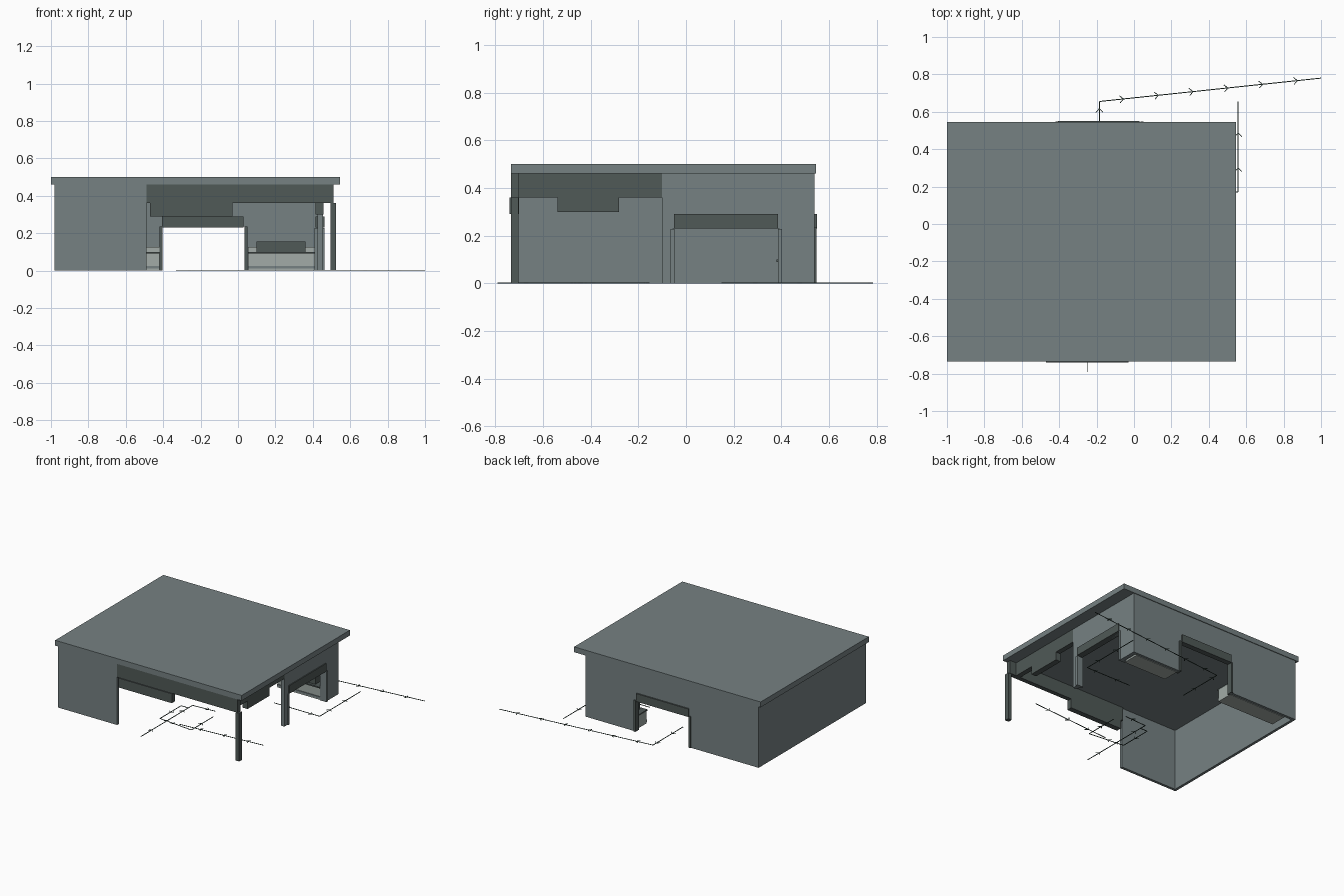
import bpy, bmesh, math
from mathutils import Vector

if "Cube" in bpy.data.objects:
    bpy.data.objects.remove(bpy.data.objects["Cube"])


def material(name, rgb):
    m = bpy.data.materials.new(name)
    m.diffuse_color = (*rgb, 1)
    m.use_nodes = True
    m.node_tree.nodes["Principled BSDF"].inputs["Base Color"].default_value = m.diffuse_color
    return m


GREY = material("slate_grey", (0.18, 0.22, 0.225))
DARK = material("dark_trim", (0.08, 0.10, 0.095))
PALE = material("pale_grey", (0.36, 0.41, 0.385))
LINE = material("dark_green_line", (0.04, 0.075, 0.06))


def finish(name, bm, mat):
    bmesh.ops.recalc_face_normals(bm, faces=bm.faces)
    mesh = bpy.data.meshes.new(name)
    bm.to_mesh(mesh)
    bm.free()
    mesh.materials.append(mat)
    obj = bpy.data.objects.new(name, mesh)
    bpy.context.collection.objects.link(obj)
    return obj


def box(name, x, y, z, mat):
    bm = bmesh.new()
    bmesh.ops.create_cube(bm, size=1)
    for v in bm.verts:
        v.co = [(r[0] + r[1]) / 2 + c * (r[1] - r[0]) for r, c in zip((x, y, z), v.co)]
    return finish(name, bm, mat)


def door_wall(name, a, b, d0, d1, head, t0, t1, axis):
    """Wall from a to b with a door notch, t0..t1 thick, running along an axis."""
    prof = [(a, 0), (d0, 0), (d0, head), (d1, head), (d1, 0), (b, 0), (b, 0.46), (a, 0.46)]
    bm = bmesh.new()
    place = (lambda s, z: (s, t0, z)) if axis == "x" else (lambda s, z: (t0, s, z))
    face = bm.faces.new([bm.verts.new(place(s, z)) for s, z in prof])
    out = bmesh.ops.extrude_face_region(bm, geom=[face])
    shift = Vector((0, t1 - t0, 0)) if axis == "x" else Vector((t1 - t0, 0, 0))
    bmesh.ops.translate(bm, vec=shift, verts=[g for g in out["geom"] if isinstance(g, bmesh.types.BMVert)])
    return finish(name, bm, mat=GREY)


# Roof slab and solid walls
box("roof", (-1, 0.545), (-0.735, 0.545), (0.46, 0.5), GREY)
box("left_wall", (-0.98, -0.96), (-0.72, 0.54), (0, 0.46), GREY)
box("front_wall", (-0.98, -0.49), (-0.73, -0.71), (0, 0.46), GREY)
door_wall("back_wall", -0.96, 0.455, -0.41, 0.04, 0.235, 0.52, 0.54, "x")
door_wall("right_wall", -0.10, 0.52, -0.055, 0.39, 0.23, 0.425, 0.455, "y")

# Open corner: beams, post and hanging panels
box("front_beam", (-0.49, 0.51), (-0.733, -0.70), (0.36, 0.46), DARK)
box("right_beam", (0.42, 0.457), (-0.70, -0.10), (0.36, 0.46), DARK)
box("corner_post", (0.495, 0.525), (-0.735, -0.703), (0, 0.36), DARK)
box("front_hanging_panel", (-0.47, -0.03), (-0.74, -0.70), (0.29, 0.36), DARK)
box("right_hanging_panel", (0.415, 0.457), (-0.54, -0.28), (0.30, 0.36), DARK)

# Door frames
box("back_door_lintel", (-0.405, 0.03), (0.51, 0.55), (0.23, 0.29), DARK)
box("right_door_lintel", (0.415, 0.462), (-0.05, 0.385), (0.23, 0.29), DARK)
for side, x in (("left", -0.42), ("right", 0.036)):
    box("back_door_jamb_" + side, (x, x + 0.016), (0.505, 0.548), (0, 0.235), DARK)
for side, y in (("front", -0.066), ("rear", 0.385)):
    box("right_door_jamb_" + side, (0.41, 0.462), (y, y + 0.017), (0, 0.228), GREY)

# Counters against the back wall
for side, x0, x1 in (("left", -0.90, -0.42), ("right", 0.053, 0.41)):
    box("counter_base_" + side, (x0, x1), (0.39, 0.515), (0, 0.09), PALE)
    box("counter_top_" + side, (x0, x1), (0.38, 0.517), (0.09, 0.10), DARK)
    box("counter_splash_" + side, (x0, x1), (0.50, 0.518), (0.10, 0.127), PALE)
    box("counter_plinth_" + side, (x0, x1), (0.385, 0.39), (0.01, 0.025), GREY)
box("counter_cabinet_right", (0.10, 0.36), (0.40, 0.49), (0.10, 0.155), DARK)


# Ground guide lines with chevrons
def strip(bm, p, q, w=0.005):
    p, q = Vector((*p, 0)), Vector((*q, 0))
    n = (q - p).normalized().cross(Vector((0, 0, 1))) * w / 2
    vs = [bm.verts.new(c + Vector((0, 0, z))) for z in (0, 0.003)
          for c in (p - n, p + n, q + n, q - n)]
    for f in ((0, 1, 2, 3), (4, 5, 6, 7), (0, 1, 5, 4), (1, 2, 6, 5), (2, 3, 7, 6), (3, 0, 4, 7)):
        bm.faces.new([vs[i] for i in f])


def guide(name, points):
    bm = bmesh.new()
    for p, q in zip(points, points[1:]):
        strip(bm, p, q)
        dx, dy = q[0] - p[0], q[1] - p[1]
        length, ang = math.hypot(dx, dy), math.atan2(dy, dx)
        for i in range(int((length + 0.06) / 0.187)):
            t = (0.13 + i * 0.187) / length
            tip = (p[0] + dx * t, p[1] + dy * t)
            for s in (-1, 1):
                a = ang + math.pi + s * 0.75
                strip(bm, tip, (tip[0] + 0.028 * math.cos(a), tip[1] + 0.028 * math.sin(a)), 0.004)
    return finish(name, bm, LINE)


guide("back_exit_line", [(-0.185, 0.30), (-0.185, 0.655), (1.0, 0.78)])
guide("right_exit_line", [(0.18, 0.17), (0.557, 0.17), (0.557, 0.655)])
guide("front_entry_line", [(-0.25, -0.79), (-0.25, -0.18), (-0.07, -0.17)])
guide("waiting_loop_line", [(-0.25, -0.23), (-0.31, -0.23), (-0.31, -0.48), (-0.03, -0.51), (-0.03, -0.25)])
guide("side_entry_line", [(0.51, -0.43), (-0.15, -0.48)])
